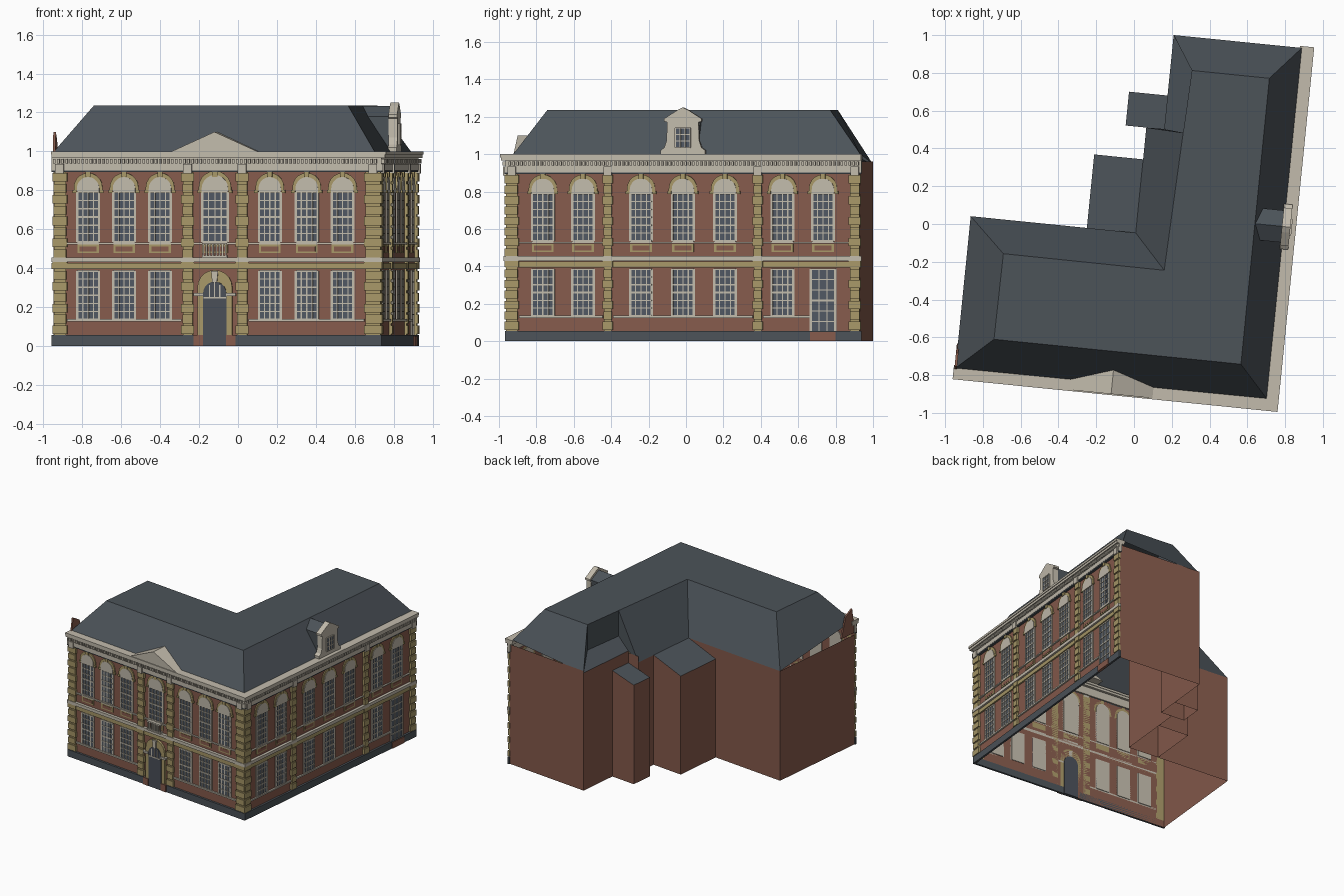
import bpy, bmesh
from math import cos, sin, pi, radians
from mathutils import Matrix, Vector

if "Cube" in bpy.data.objects:
    bpy.data.objects.remove(bpy.data.objects["Cube"])


def material(name, rgb):
    col = [((c / 255 + 0.055) / 1.055) ** 2.4 for c in rgb] + [1]
    m = bpy.data.materials.new(name)
    m.use_nodes = True
    m.diffuse_color = col
    m.node_tree.nodes["Principled BSDF"].inputs["Base Color"].default_value = col
    return m


slate = material("slate", (76, 83, 89))
brick = material("brick", (134, 91, 76))
ochre = material("ochre_stone", (168, 152, 104))
cream = material("cream_stone", (194, 187, 172))
glass = material("window_glass", (80, 88, 98))
door_paint = material("door_grey", (74, 79, 88))

# Plan frame: origin at the front right corner, u along the front, v along the side
PLAN = Matrix.Translation((0.724, -0.951, 0)) @ Matrix.Rotation(radians(-5.75), 4, "Z")
FACADE = {"front": lambda a, d, z: (a, -d, z), "side": lambda a, d, z: (d, a, z)}
START = {"front": 0.724, "side": -0.951}
parts = {}


def add(name, mat, verts, faces):
    bm = parts.setdefault(name, (bmesh.new(), mat))[0]
    vs = [bm.verts.new(PLAN @ Vector(v)) for v in verts]
    for f in faces:
        bm.faces.new([vs[i] for i in f])


def prism(side, name, mat, outline, d0, d1):
    """Outline in (along, height), pushed from depth d0 to d1 outward."""
    n = len(outline)
    f = FACADE[side]
    verts = [f(a, d, z) for d in (d0, d1) for a, z in outline]
    faces = [range(n), range(n, 2 * n)]
    faces += [(i, (i + 1) % n, n + (i + 1) % n, n + i) for i in range(n)]
    add(name, mat, verts, faces)


def box(side, name, mat, a0, a1, z0, z1, d1, d0=0.0):
    prism(side, name, mat, [(a0, z0), (a1, z0), (a1, z1), (a0, z1)], d0, d1)


def arch(c, half, z0, spring, n=10):
    curve = [(c + half * cos(pi * i / n), spring + half * sin(pi * i / n)) for i in range(n + 1)]
    return [(c - half, z0), (c + half, z0)] + curve


def along(side, world):
    return (world - START[side]) * 1.005


def window(side, c, half, z0, z1, cols, rows):
    box(side, "window_backing", cream, c - half, c + half, z0, z1, -0.001, -0.006)
    box(side, "window_glass", glass, c - half, c + half, z0, z1, 0.003)
    bar = 0.003
    for i in range(cols + 1):
        x = c - half + 2 * half * i / cols
        w = bar if 0 < i < cols else 2 * bar
        box(side, "window_bars", cream, x - w, x + w, z0, z1, 0.007)
    for j in range(rows + 1):
        z = z0 + (z1 - z0) * j / rows
        w = bar if j not in (0, rows // 2, rows) else 1.6 * bar
        box(side, "window_bars", cream, c - half, c + half, z - w, z + w, 0.008)


def upper_window(side, c, half):
    window(side, c, half, 0.535, 0.79, 4, 6)
    prism(side, "window_arches", ochre, arch(c, half + 0.018, 0.795, 0.815), 0, 0.008)
    prism(side, "arch_heads", cream, arch(c, half + 0.002, 0.785, 0.81), -0.006, 0.012)
    box(side, "keystones", ochre, c - 0.013, c + 0.013, 0.868, 0.9, 0.016)
    for s in (-1, 1):
        e = c + s * (half + 0.014)
        box(side, "window_imposts", ochre, e - 0.01, e + 0.01, 0.787, 0.802, 0.012)
    box(side, "apron_panels", ochre, c - half, c + half, 0.477, 0.52, 0.006)
    box(side, "apron_insets", brick, c - half + 0.012, c + half - 0.012, 0.486, 0.511, 0.008)


def pier(side, a0, a1):
    box(side, "pier_cores", ochre, a0 + 0.007, a1 - 0.007, 0.055, 0.9, 0.01)
    for k in range(15):
        z = 0.06 + k * 0.056
        w = 0.006 if k % 2 else 0
        box(side, "quoin_blocks", ochre, a0 + w, a1 - w, z, z + 0.044, 0.018)
    m = (a0 + a1) / 2
    box(side, "pier_brackets", cream, m - 0.022, m + 0.022, 0.885, 0.935, 0.028)


# Facade layouts
layout = {
    "front": dict(ends=(-1.685, 0.0), half=0.056,
                  piers=[(-0.953, -0.877), (-0.29, -0.225), (-0.01, 0.055), (0.65, 0.74)],
                  windows=[-0.77, -0.585, -0.4, 0.164, 0.354, 0.538]),
    "side": dict(ends=(0.0, 1.9), half=0.058,
                 piers=[(-0.967, -0.893), (-0.444, -0.39), (0.358, 0.412), (0.872, 0.936)],
                 windows=[-0.765, -0.55, -0.24, -0.016, 0.209, 0.516, 0.733]),
}
for side, spec in layout.items():
    lo, hi = spec["ends"]
    piers = [(along(side, a), along(side, b)) for a, b in spec["piers"]]
    for p in piers:
        pier(side, *p)
    for i, w in enumerate(spec["windows"]):
        c = along(side, w)
        upper_window(side, c, spec["half"])
        if side == "side" and i == 6:
            window(side, c, 0.066, 0.05, 0.385, 3, 6)
            box(side, "door_steps", brick, c - 0.068, c + 0.068, 0, 0.05, 0.022)
        else:
            window(side, c, spec["half"], 0.135, 0.385, 4, 6)

    # Horizontal courses, wrapping the shared corner
    def course(name, mat, z0, z1, d, d0=0.0):
        a0, a1 = (lo - 0.004, d) if side == "front" else (-d, hi)
        box(side, name, mat, a0, a1, z0, z1, d, d0)

    course("plinth", slate, 0, 0.055, 0.016)
    course("ochre_band", ochre, 0.395, 0.425, 0.012)
    course("middle_band", cream, 0.43, 0.455, 0.022)
    course("architrave", slate, 0.893, 0.902, 0.018)
    course("frieze", cream, 0.902, 0.935, 0.02, -0.01)
    course("dentil_backing", cream, 0.935, 0.965, 0.014, -0.01)
    course("cornice", cream, 0.965, 0.983, 0.034, -0.03)
    course("cornice_top", cream, 0.983, 1.0, 0.04, -0.035)
    steps = int((hi - lo) / 0.021)
    for k in range(steps):
        a = lo + 0.005 + k * 0.021
        box(side, "dentils", cream, a, a + 0.012, 0.938, 0.96, 0.03)
    for k in range(3):
        a0, a1 = piers[k][1], piers[k + 1][0]
        box(side, "upper_sill_line", cream, a0, a1, 0.522, 0.531, 0.012)
        if side == "side" and k == 2:
            a1 = along(side, 0.662)
        if side == "side" or k != 1:
            box(side, "lower_sill_line", cream, a0, a1, 0.125, 0.137, 0.012)

# Entrance bay
c = along("front", -0.118)
upper_window("front", c, 0.066)
prism("front", "door_surround", ochre, arch(c, 0.09, 0.055, 0.3), 0, 0.016)
prism("front", "front_door", door_paint, arch(c, 0.06, 0, 0.27), -0.006, 0.02)
box("front", "door_transom", cream, c - 0.058, c + 0.058, 0.243, 0.252, 0.025)
for k in (-1, 0, 1):
    a = c + k * 0.027
    box("front", "fanlight_bars", cream, a - 0.003, a + 0.003, 0.25, 0.325 - 0.012 * abs(k), 0.024)
for s in (-1, 1):
    e = c + s * 0.084
    box("front", "door_imposts", cream, e - 0.025, e + 0.025, 0.257, 0.272, 0.026)
    box("front", "door_bases", brick, e - 0.024, e + 0.024, 0, 0.056, 0.022)
prism("front", "door_keystone", cream,
      [(c - 0.012, 0.325), (c + 0.012, 0.325), (c + 0.018, 0.385), (c - 0.018, 0.385)], 0, 0.028)

# Balcony over the door
for z in (0.455, 0.52):
    box("front", "balcony_rails", cream, c - 0.064, c + 0.064, z, z + 0.01, 0.034)
for k in range(8):
    a = c - 0.058 + k * 0.0166
    box("front", "balusters", cream, a - 0.004, a + 0.004, 0.465, 0.52, 0.03, 0.022)

# Pediment
m = along("front", -0.118)
prism("front", "pediment", cream, [(m - 0.22, 1), (m + 0.22, 1), (m, 1.1)], -0.1, 0.034)

# Side dormer with shaped gable
m = along("side", -0.016)
half_gable = [(0.12, 1), (0.12, 1.02), (0.1, 1.035), (0.088, 1.07), (0.084, 1.17),
              (0.1, 1.175), (0.1, 1.19), (0.03, 1.235)]
gable = [(m + a, z) for a, z in half_gable] + [(m, 1.25)]
gable += [(m - a, z) for a, z in reversed(half_gable)]
prism("side", "dormer_gable", cream, gable, -0.035, 0.01)
box("side", "dormer_glass", glass, m - 0.04, m + 0.04, 1.035, 1.14, 0.014)
for k in range(4):
    a, z = m - 0.04 + k * 0.0267, 1.035 + k * 0.035
    box("side", "dormer_bars", cream, a - 0.003, a + 0.003, 1.035, 1.14, 0.018)
    box("side", "dormer_bars", cream, m - 0.04, m + 0.04, z - 0.003, z + 0.003, 0.018)
prism("side", "dormer_body", slate,
      [(m - 0.075, 1), (m + 0.075, 1), (m + 0.085, 1.18), (m, 1.232), (m - 0.085, 1.18)], -0.2, -0.035)

# Small parapet plate at the left end of the cornice
add("end_parapet", brick, [(u, v, z) for u in (-1.685, -1.672)
                           for v, z in ((0.0, 0.9), (0.15, 0.9), (0.1, 1.06), (0.03, 1.1))],
    [range(4), range(4, 8)] + [(i, (i + 1) % 4, 4 + (i + 1) % 4, 4 + i) for i in range(4)])

# Brick wall sheets, walked round the plan: u, v, wall top from here to the next corner
plan = [(0, 0, 0.97), (0, 1.89, 0.96), (-0.707, 1.89, 0.945), (-0.707, 1.39, 0.93),
        (-0.802, 1.39, 0.88), (-0.802, 0.828, 0.88), (-1.68, 0.828, 0.88), (-1.68, 0, 0.97)]
for i, (u, v, top) in enumerate(plan):
    p, q, _ = plan[(i + 1) % len(plan)]
    add("brick_walls", brick, [(u, v, 0), (p, q, 0), (p, q, top), (u, v, top)], [range(4)])


def annex(name, u0, u1, v0, v1, low, high):
    add(name + "_walls", brick,
        [(u1, v1, 0), (u0, v1, 0), (u0, v0, 0), (u1, v0, 0),
         (u1, v1, high), (u0, v1, low), (u0, v0, low), (u1, v0, high)],
        [(0, 1, 5, 4), (1, 2, 6, 5), (2, 3, 7, 6)])
    add(name + "_roof", slate, [(u0, v0, low), (u1, v0, high), (u1, v1, high), (u0, v1, low)], [range(4)])


annex("rear_annex", -1.062, -0.802, 0.828, 1.219, 0.79, 0.88)
annex("small_annex", -0.912, -0.707, 1.388, 1.568, 0.795, 0.85)

# Hipped roof with flat top and a cut on the inner side of the rear wing
T = 1.235
A, B, C, D, E, F, G, H, a, b, c, d, e, g, h, dd, ee = range(17)
add("main_roof", slate,
    [(-1.68, 0.02, 1), (-0.025, 0.025, 1), (-0.025, 1.89, 1), (-0.707, 1.89, 0.945),
     (-0.707, 1.39, 0.945), (-0.802, 1.388, 0.88), (-0.802, 0.828, 0.88), (-1.68, 0.828, 0.88),
     (-1.492, 0.192, T), (-0.178, 0.192, T), (-0.18, 1.713, T), (-0.592, 1.713, T),
     (-0.605, 1.38, T), (-0.632, 0.646, T), (-1.488, 0.648, T),
     (-0.592, 1.713, 1.03), (-0.605, 1.38, 1.03)],
    [(A, B, b, a), (B, C, c, b), (C, D, d, c), (D, E, ee, dd), (dd, ee, e, d), (D, dd, d),
     (E, F, e, ee), (F, G, g, e), (G, H, h, g), (H, A, a, h), (a, b, g, h), (b, c, d, e, g)])

# Turn the collected parts into objects
sheets = ("brick_walls", "main_roof", "rear_annex", "small_annex")
for name, (bm, mat) in parts.items():
    if not name.startswith(sheets):
        bmesh.ops.recalc_face_normals(bm, faces=bm.faces[:])
    mesh = bpy.data.meshes.new(name)
    bm.to_mesh(mesh)
    bm.free()
    mesh.materials.append(mat)
    bpy.context.collection.objects.link(bpy.data.objects.new(name, mesh))
